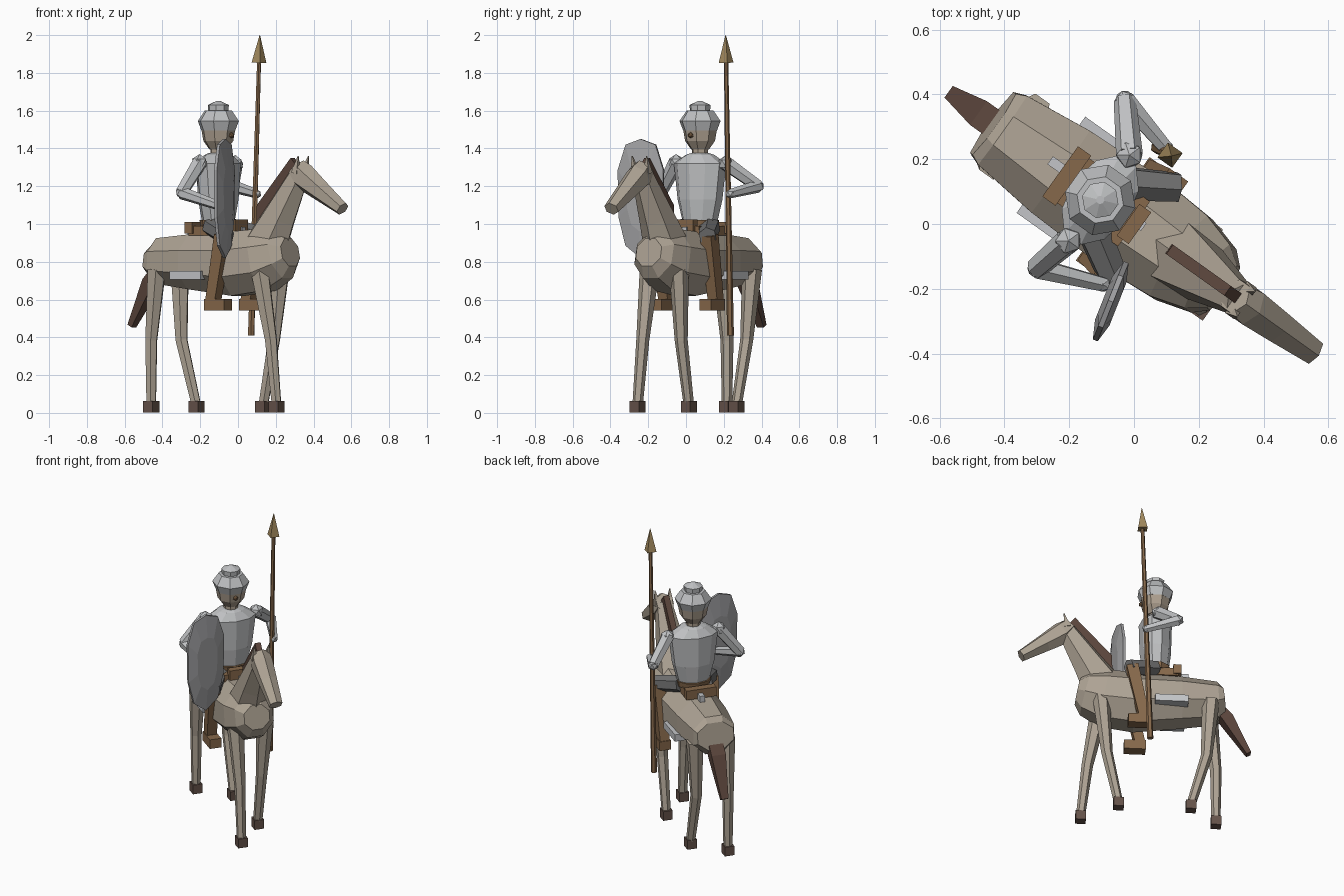
import bpy, bmesh, math
from mathutils import Vector, Matrix

if "Cube" in bpy.data.objects:
    bpy.data.objects.remove(bpy.data.objects["Cube"])

# Local frame: x forward along the horse, y to its left, z up; turned at the end
TURN = Matrix.Rotation(math.radians(-35.5), 4, 'Z')


def material(name, r, g, b):
    m = bpy.data.materials.new(name)
    m.diffuse_color = (r, g, b, 1)
    m.use_nodes = True
    m.node_tree.nodes["Principled BSDF"].inputs["Base Color"].default_value = m.diffuse_color
    return m


COAT = material("tan coat", .42, .365, .295)
STEEL = material("light steel", .52, .53, .54)
SHIELD = material("shield grey", .36, .36, .37)
DARK = material("dark grey", .17, .17, .17)
LEATHER = material("brown leather", .24, .14, .07)
HAIR = material("dark brown hair", .105, .06, .045)
HOOF = material("hoof brown", .13, .085, .068)
BRASS = material("brass", .36, .25, .11)
SKIN = material("skin", .42, .35, .275)
CLOTH = material("pale cloth", .55, .56, .58)


def finish(bm, name, mat):
    bmesh.ops.recalc_face_normals(bm, faces=bm.faces)
    bm.transform(TURN)
    me = bpy.data.meshes.new(name)
    bm.to_mesh(me)
    bm.free()
    me.materials.append(mat)
    ob = bpy.data.objects.new(name, me)
    bpy.context.collection.objects.link(ob)
    return ob


def tube(name, mat, rings, n=6):
    """Loft n-sided rings given as (x, y, z, half width, half height)."""
    pts = [Vector(r[:3]) for r in rings]
    whole = (pts[-1] - pts[0]).normalized()
    ref = Vector((1, 0, 0)) if abs(whole.y) > .8 else Vector((0, 1, 0))
    bm = bmesh.new()
    loops = []
    for i, r in enumerate(rings):
        t = (pts[min(i + 1, len(pts) - 1)] - pts[max(i - 1, 0)]).normalized()
        side = (ref - t * ref.dot(t)).normalized()
        up = t.cross(side)
        k = 1 / math.cos(math.pi / n)
        loops.append([bm.verts.new(pts[i] + side * r[3] * k * math.cos(a) + up * r[4] * k * math.sin(a))
                      for a in (math.tau * (j + .5) / n for j in range(n))])
    for a, b in zip(loops, loops[1:]):
        for j in range(n):
            bm.faces.new((a[j], a[(j + 1) % n], b[(j + 1) % n], b[j]))
    bm.faces.new(loops[0])
    bm.faces.new(loops[-1])
    return finish(bm, name, mat)


def box(name, mat, center, size):
    bm = bmesh.new()
    bmesh.ops.create_cube(bm, size=1, matrix=Matrix.Translation(center) @ Matrix.Diagonal((*size, 1)))
    return finish(bm, name, mat)


def ball(name, mat, center, r):
    bm = bmesh.new()
    bmesh.ops.create_icosphere(bm, subdivisions=1, radius=r, matrix=Matrix.Translation(center))
    return finish(bm, name, mat)


# Horse body, neck and head
tube("horse_body", COAT, [(-.535, 0, .81, .115, .085), (-.50, 0, .805, .13, .12),
                          (-.28, 0, .80, .155, .145), (0, 0, .79, .165, .17),
                          (.18, 0, .81, .152, .165), (.29, 0, .84, .12, .13),
                          (.34, 0, .85, .08, .075)], 8)
tube("horse_neck", COAT, [(.19, 0, .90, .10, .11), (.27, 0, 1.04, .08, .085),
                          (.41, 0, 1.28, .045, .05)])
tube("horse_head", COAT, [(.385, 0, 1.295, .05, .05), (.43, 0, 1.25, .058, .065),
                          (.54, 0, 1.175, .05, .05), (.68, 0, 1.08, .038, .032)])

# Mane plate
bm = bmesh.new()
outline = [(.13, .97), (.135, 1.10), (.355, 1.35), (.40, 1.30), (.22, 1.02)]
sides = [[bm.verts.new((x, y, z)) for x, z in outline] for y in (-.018, .018)]
for s in sides:
    bm.faces.new(s)
for i in range(5):
    j = (i + 1) % 5
    bm.faces.new((sides[0][i], sides[0][j], sides[1][j], sides[1][i]))
finish(bm, "mane", HAIR)

tube("tail", HAIR, [(-.51, 0, .75, .045, .03), (-.56, 0, .69, .045, .035), (-.69, 0, .46, .022, .015)], 4)
for s, side in ((1, "left"), (-1, "right")):
    tube("ear_" + side, COAT, [(.405, s * .04, 1.27, .02, .018), (.425, s * .047, 1.36, .002, .002)], 4)

# Horse legs: x and y at top, knee and hoof
for name, top, knee, foot in (("rear_right", (-.46, -.095), (-.50, -.09), (-.50, -.09)),
                              ("rear_left", (-.455, .105), (-.43, .088), (-.335, .09)),
                              ("front_right", (.205, -.09), (.275, -.085), (.315, -.09)),
                              ("front_left", (.205, .10), (.17, .09), (.10, .09))):
    tube("leg_" + name, COAT, [(*top, .76, .046, .046), (*knee, .385, .03, .03), (*foot, .04, .024, .024)])
    box("hoof_" + name, HOOF, (*foot, .032), (.062, .06, .06))

# Saddle, cantle, pommel and cloth
box("saddle_seat", LEATHER, (-.13, 0, .965), (.26, .17, .05))
box("cantle", LEATHER, (-.255, 0, .98), (.05, .19, .06))
box("pommel", LEATHER, (.0, 0, .99), (.045, .12, .07))
box("saddle_cloth", CLOTH, (-.215, 0, .728), (.20, .365, .045))
for x in (-.30, .005):
    box("saddle_buckle", CLOTH, (x, .01, .965), (.05, .03, .04))

# Rider torso, neck, head and nose
RX = -.128
tube("torso", STEEL, [(RX, 0, .97, .085, .07), (RX, 0, 1.13, .125, .09), (RX, 0, 1.32, .148, .095),
                      (RX, 0, 1.365, .08, .065), (RX, 0, 1.375, .05, .05)], 10)
tube("belt", LEATHER, [(RX, 0, .985, .098, .085), (RX, 0, 1.02, .103, .09)], 10)
tube("rider_neck", SKIN, [(RX, 0, 1.35, .04, .04), (RX, 0, 1.42, .04, .04)], 8)
tube("rider_head", SKIN, [(RX, 0, 1.395, .045, .045), (RX, 0, 1.44, .075, .075),
                          (RX, 0, 1.50, .085, .085), (RX, 0, 1.55, .075, .075)], 8)
ball("nose", LEATHER, (RX + .085, 0, 1.47), .016)

# Helmet with a small crown
tube("helmet", STEEL, [(RX, 0, 1.495, .085, .085), (RX, 0, 1.545, .103, .103), (RX, 0, 1.60, .068, .068)], 8)
tube("helmet_crown", STEEL, [(RX, 0, 1.595, .05, .05), (RX, 0, 1.63, .053, .053), (RX, 0, 1.65, .012, .012)], 8)

# Arms: shoulder, elbow, hand
for side, sh, el, ha in (("right", (-.135, -.16, 1.325), (-.165, -.285, 1.165), (.03, -.207, 1.095)),
                         ("left", (-.135, .165, 1.32), (-.245, .295, 1.20), (-.055, .248, 1.16))):
    ball("shoulder_" + side, STEEL, sh, .045)
    tube("upper_arm_" + side, STEEL, [(*sh, .036, .036), (*el, .03, .03)])
    tube("forearm_" + side, STEEL, [(*el, .03, .03), (*ha, .021, .021)])
    ball("elbow_" + side, STEEL, el, .033)
    ball("hand_" + side, STEEL, ha, .026)

# Rider legs
for s, side in ((1, "left"), (-1, "right")):
    tube("thigh_" + side, DARK, [(-.12, s * .07, .985, .05, .045), (.045, s * .172, .935, .042, .042)])
    tube("boot_" + side, LEATHER, [(.025, s * .168, .94, .036, .036), (-.05, s * .16, .58, .03, .03)], 4)
    box("foot_" + side, LEATHER, (-.016, s * .16, .572), (.13, .072, .06))

# Lance
foot, tip = Vector((-.08, .232, .41)), Vector((-.028, .238, 2.0))
neck = foot.lerp(tip, .908)
tube("lance_shaft", LEATHER, [(*foot, .016, .016), (*neck, .010, .010)])
tube("lance_tip", BRASS, [(*neck, .028, .028), (*tip, .001, .001)], 4)

# Shield: domed plate made of stacked outlines
wide, thick = Vector((-.24, .97, 0)), Vector((.97, .24, 0))
bm = bmesh.new()
edge = [(0, .315), (.085, .285), (.13, .15), (.125, -.10), (.085, -.25), (0, -.315),
        (-.085, -.25), (-.125, -.10), (-.13, .15), (-.085, .285)]
mid = Vector((.08, -.236, 1.135))
layers = [[bm.verts.new(mid + wide * w * k + Vector((0, 0, h * k)) + thick * d) for w, h in edge]
          for k, d in ((.55, -.024), (1, -.008), (1, .008), (.55, .024))]
for a, b in zip(layers, layers[1:]):
    for i in range(10):
        j = (i + 1) % 10
        bm.faces.new((a[i], a[j], b[j], b[i]))
bm.faces.new(layers[0])
bm.faces.new(layers[-1])
finish(bm, "shield", SHIELD)
